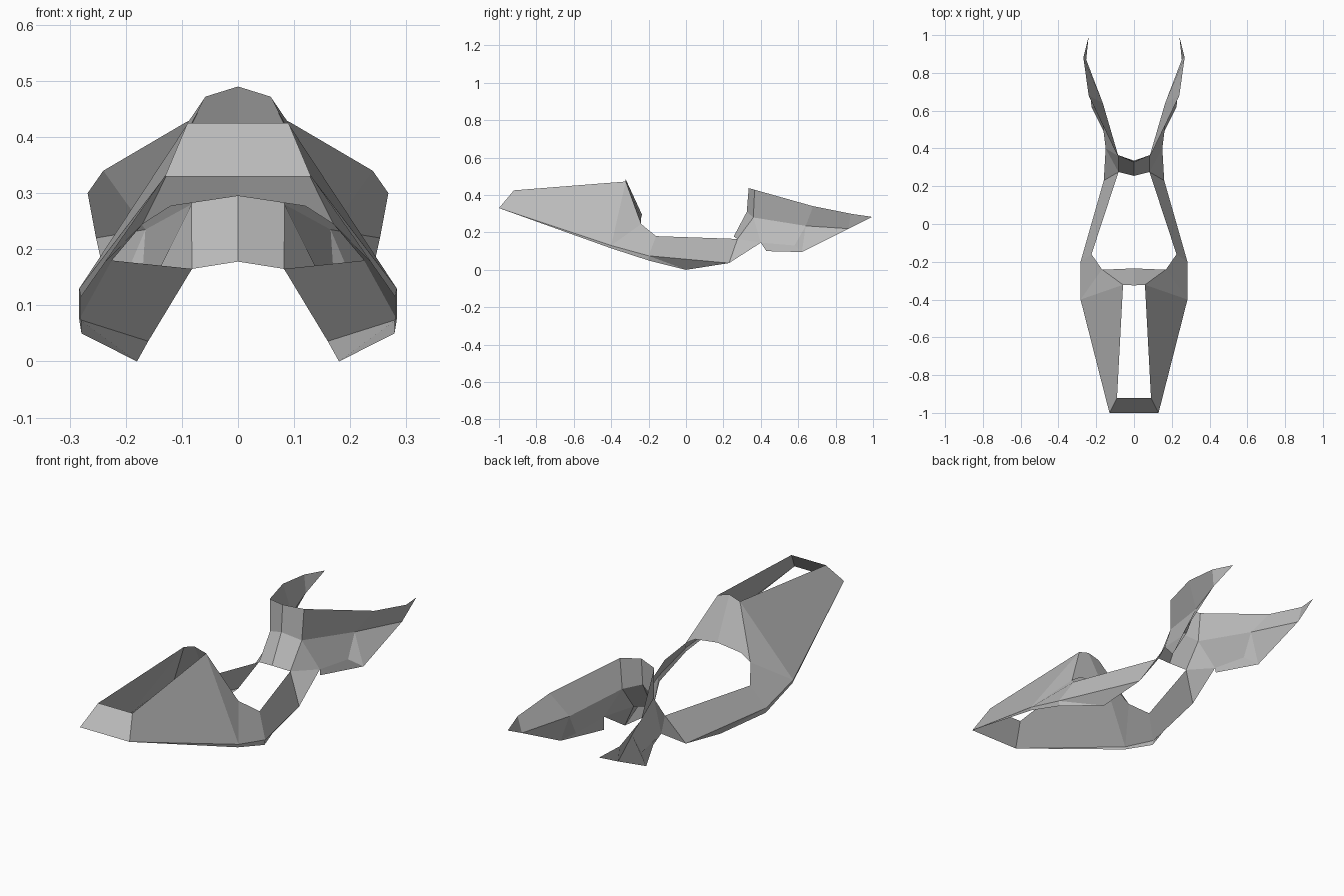
import bpy

cube = bpy.data.objects.get("Cube")
if cube:
    bpy.data.objects.remove(cube, do_unlink=True)

grey = bpy.data.materials.new("plain_grey")
grey.use_nodes = True
colour = (0.5, 0.5, 0.5, 1)
grey.diffuse_color = colour
grey.node_tree.nodes["Principled BSDF"].inputs["Base Color"].default_value = colour

# Corner points of the +x half
corners = {
    # nose and front cowl
    "nose_mid_low": (0, -1, .33), "nose_low": (.13, -1, .33),
    "nose_mid_top": (0, -.92, .425), "nose_top": (.09, -.92, .425),
    "belly": (.283, -.4, .13), "hip": (.283, -.2, .075),
    "belly_lip": (.28, -.4, .115), "hip_lip": (.279, -.2, .05), "keel": (.18, 0, 0),
    # rear screen
    "crown_mid": (0, -.325, .49), "crown": (.058, -.322, .472),
    "arch_mid": (0, -.235, .295), "arch": (.12, -.24, .277), "arch_side": (.17, -.24, .245),
    # side rail
    "rail_front": (.225, -.16, .18), "rail_low": (.16, .23, .036),
    # bridge
    "foot_mid": (0, .255, .178), "foot": (.082, .275, .165),
    "waist_mid": (0, .325, .31), "waist": (.083, .36, .28),
    "top_mid": (0, .335, .437), "top": (.09, .367, .428),
    # tail wing
    "wing_top": (.24, .68, .34), "wing_back": (.268, .88, .30), "tip": (.24, .995, .283),
    "wing_low": (.253, .87, .22), "valley": (.165, .64, .235),
    "notch": (.15, .4, .145), "notch_back": (.172, .58, .13),
    "fin": (.225, .62, .095), "flap": (.13, .43, .1),
}


def sheet(name, *faces):
    """Build a thin panel from named corners and mirror it across x."""
    names = list(dict.fromkeys(n for f in faces for n in f.split()))
    mesh = bpy.data.meshes.new(name)
    mesh.from_pydata([corners[n] for n in names], [],
                     [[names.index(n) for n in f.split()] for f in faces])
    mesh.materials.append(grey)
    obj = bpy.data.objects.new(name, mesh)
    bpy.context.collection.objects.link(obj)
    mirror = obj.modifiers.new("mirror", "MIRROR")
    mirror.use_clip = True
    return obj


sheet("nose_plate", "nose_mid_low nose_low nose_top nose_mid_top")

sheet("front_side_panels",
      "nose_low belly crown nose_top",
      "belly arch_side crown",
      "belly hip rail_front arch_side")

sheet("lower_lips",
      "nose_low belly_lip belly",
      "belly_lip hip_lip hip belly",
      "hip_lip keel hip",
      "keel rail_low hip")

sheet("rear_screen", "arch_mid crown_mid crown arch_side arch")

sheet("side_rails", "hip rail_low foot rail_front")

sheet("bridge",
      "foot_mid foot waist waist_mid",
      "waist_mid waist top top_mid")

sheet("tail_wings",
      "foot rail_low notch",
      "foot notch waist",
      "waist notch notch_back valley",
      "waist valley wing_top top",
      "valley wing_low wing_back wing_top",
      "wing_low tip wing_back",
      "valley fin wing_low",
      "valley notch_back fin")

sheet("tail_flaps", "notch flap fin notch_back")
